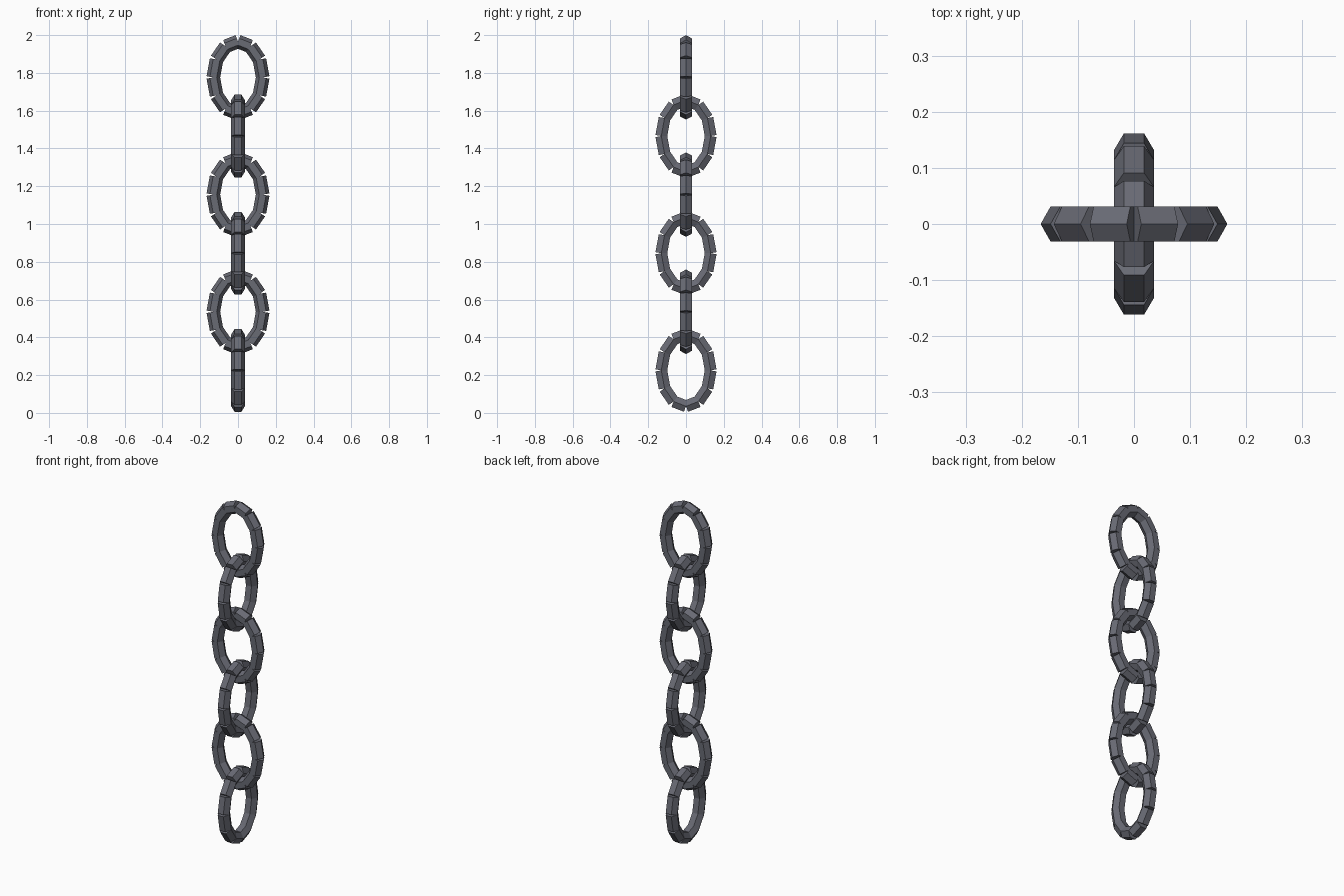
import bpy, bmesh, math
from mathutils import Vector, Matrix

cube = bpy.data.objects.get("Cube")
if cube:
    bpy.data.objects.remove(cube, do_unlink=True)

# Dark steel for the whole chain
steel = bpy.data.materials.new("dark_steel")
steel.use_nodes = True
colour = (0.14, 0.145, 0.175, 1)
steel.diffuse_color = colour
steel.node_tree.nodes["Principled BSDF"].inputs["Base Color"].default_value = colour

LINKS, SEGMENTS = 6, 12
HALF_WIDTH, HALF_HEIGHT = 0.131, 0.19
BAR_RADIUS = 0.036
TOP, SPACING = 1.776, 0.3102


def add_bar(bm, start, end, turn):
    """Six-sided straight bar between two points in the xz plane."""
    along = (end - start).normalized()
    side = Vector((0, 1, 0))
    outward = side.cross(along)
    frame = Matrix((outward, side, along)).transposed().to_4x4()
    place = Matrix.Translation((start + end) / 2) @ frame @ Matrix.Rotation(turn, 4, "Z")
    bmesh.ops.create_cone(bm, cap_ends=True, segments=6, radius1=BAR_RADIUS,
                          radius2=BAR_RADIUS, depth=(end - start).length, matrix=place)


def make_link(index):
    """Oval ring of straight bars; every second link is turned a quarter."""
    crosswise = index % 2 == 1
    # Corner of the bar points outward on one kind of link, a flat on the other
    turn = 0 if crosswise else math.pi / 6
    bm = bmesh.new()
    joints = [Vector((HALF_WIDTH * math.sin(a), 0, HALF_HEIGHT * math.cos(a)))
              for a in (math.tau * i / SEGMENTS for i in range(SEGMENTS))]
    for i, joint in enumerate(joints):
        add_bar(bm, joint, joints[(i + 1) % SEGMENTS], turn)
    if crosswise:
        bm.transform(Matrix.Rotation(math.pi / 2, 4, "Z"))
    mesh = bpy.data.meshes.new(f"chain_link_{index + 1}")
    bm.to_mesh(mesh)
    bm.free()
    mesh.materials.append(steel)
    link = bpy.data.objects.new(mesh.name, mesh)
    link.location.z = TOP - index * SPACING
    bpy.context.collection.objects.link(link)


for n in range(LINKS):
    make_link(n)
